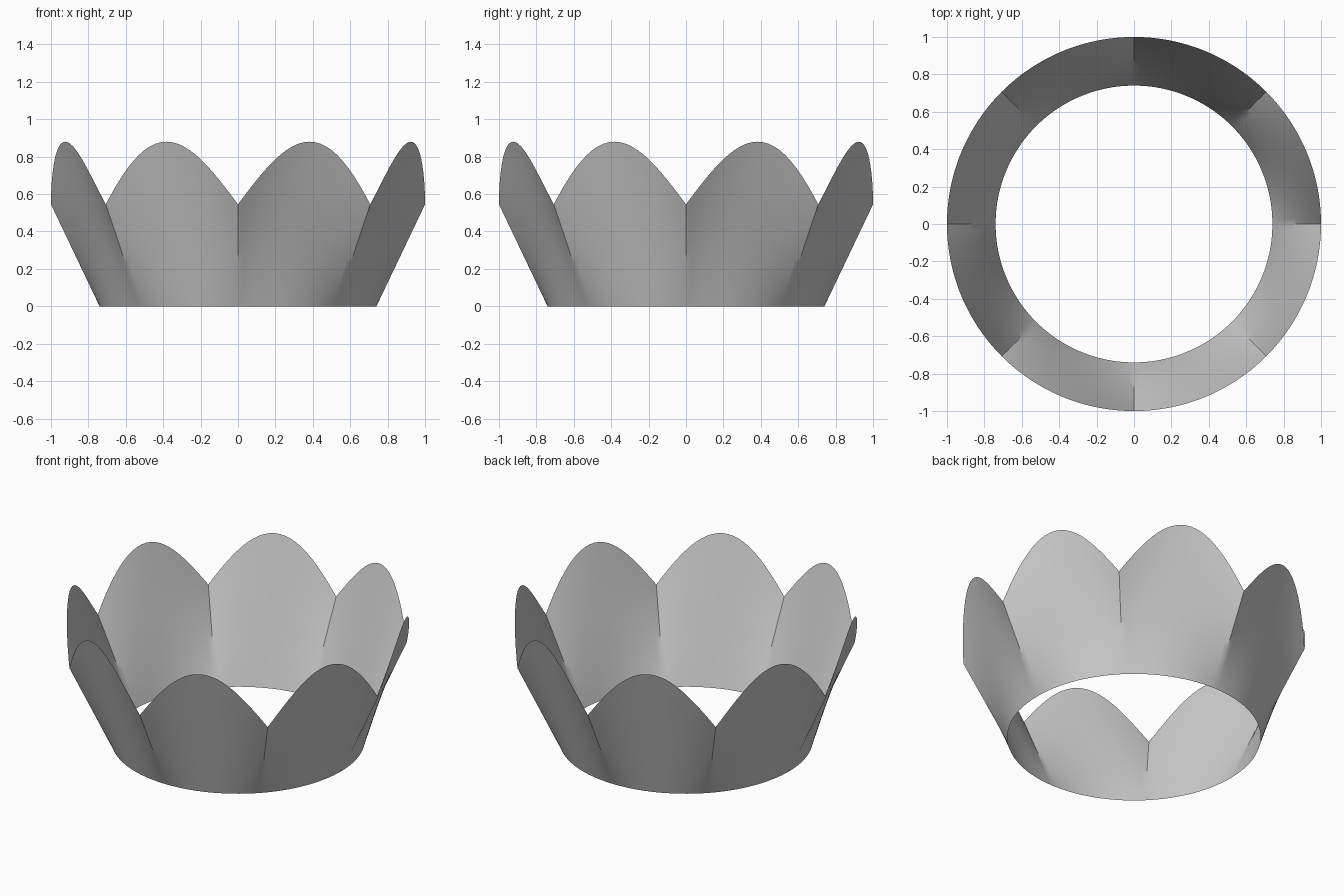
import bpy, bmesh
from math import sin, cos, pi

if "Cube" in bpy.data.objects:
    bpy.data.objects.remove(bpy.data.objects["Cube"])

LOBES, STEPS, ROWS = 8, 24, 12
R_BASE, R_TOP = 0.74, 1.0
Z_NOTCH, Z_RISE = 0.545, 0.335
N = LOBES * STEPS

# Scalloped flaring wall: straight lines from base circle to a lobed rim
bm = bmesh.new()
rings = []
for j in range(ROWS + 1):
    t = j / ROWS
    r = R_BASE + (R_TOP - R_BASE) * t
    ring = []
    for i in range(N):
        a = 2 * pi * i / N
        rim = Z_NOTCH + Z_RISE * abs(sin(LOBES * a / 2))
        ring.append(bm.verts.new((r * cos(a), r * sin(a), rim * t)))
    rings.append(ring)
for low, high in zip(rings, rings[1:]):
    for i in range(N):
        k = (i + 1) % N
        bm.faces.new((low[i], low[k], high[k], high[i]))

mesh = bpy.data.meshes.new("petal_bowl")
bm.to_mesh(mesh)
bm.free()
bowl = bpy.data.objects.new("petal_bowl", mesh)
bpy.context.collection.objects.link(bowl)

# Smooth petals with sharp creases between them
bpy.context.view_layer.objects.active = bowl
bowl.select_set(True)
bpy.ops.object.shade_smooth_by_angle(angle=pi / 6)
